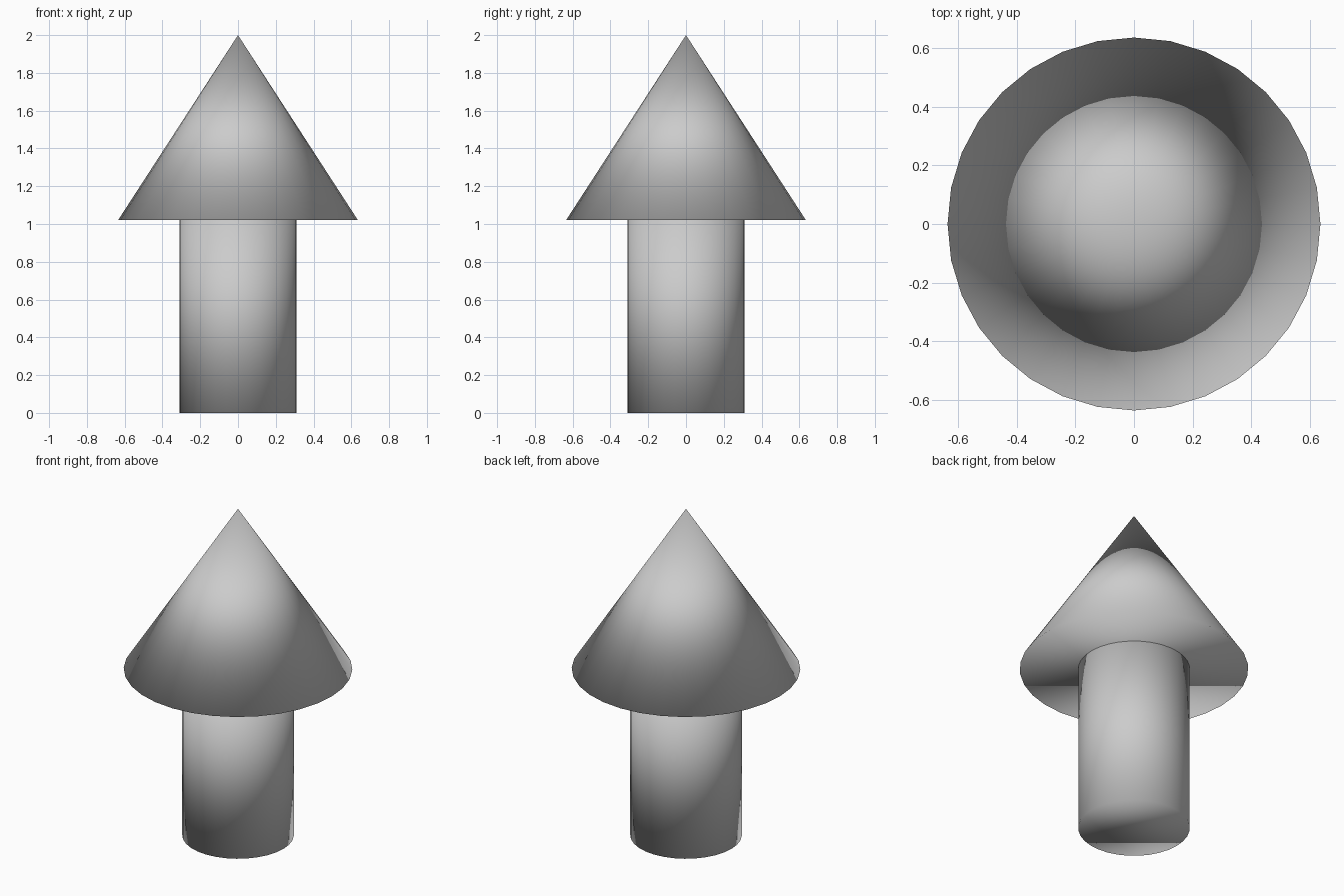
import bpy

if "Cube" in bpy.data.objects:
    bpy.data.objects.remove(bpy.data.objects["Cube"])

SIDES = 32
HEAD_Z = 1.02      # underside of the cone
HEIGHT = 2.0


def finish(name):
    obj = bpy.context.object
    obj.name = name
    bpy.ops.object.shade_smooth()
    return obj


# Cylindrical shaft, top seated just inside the cone
shaft_h = HEAD_Z + 0.01
bpy.ops.mesh.primitive_cylinder_add(vertices=SIDES, radius=0.31, depth=shaft_h,
                                    location=(0, 0, shaft_h / 2))
finish("shaft")

# Conical head with a closed base
bpy.ops.mesh.primitive_cone_add(vertices=SIDES, radius1=0.635, radius2=0,
                                depth=HEIGHT - HEAD_Z,
                                location=(0, 0, (HEIGHT + HEAD_Z) / 2))
finish("cone_head")
